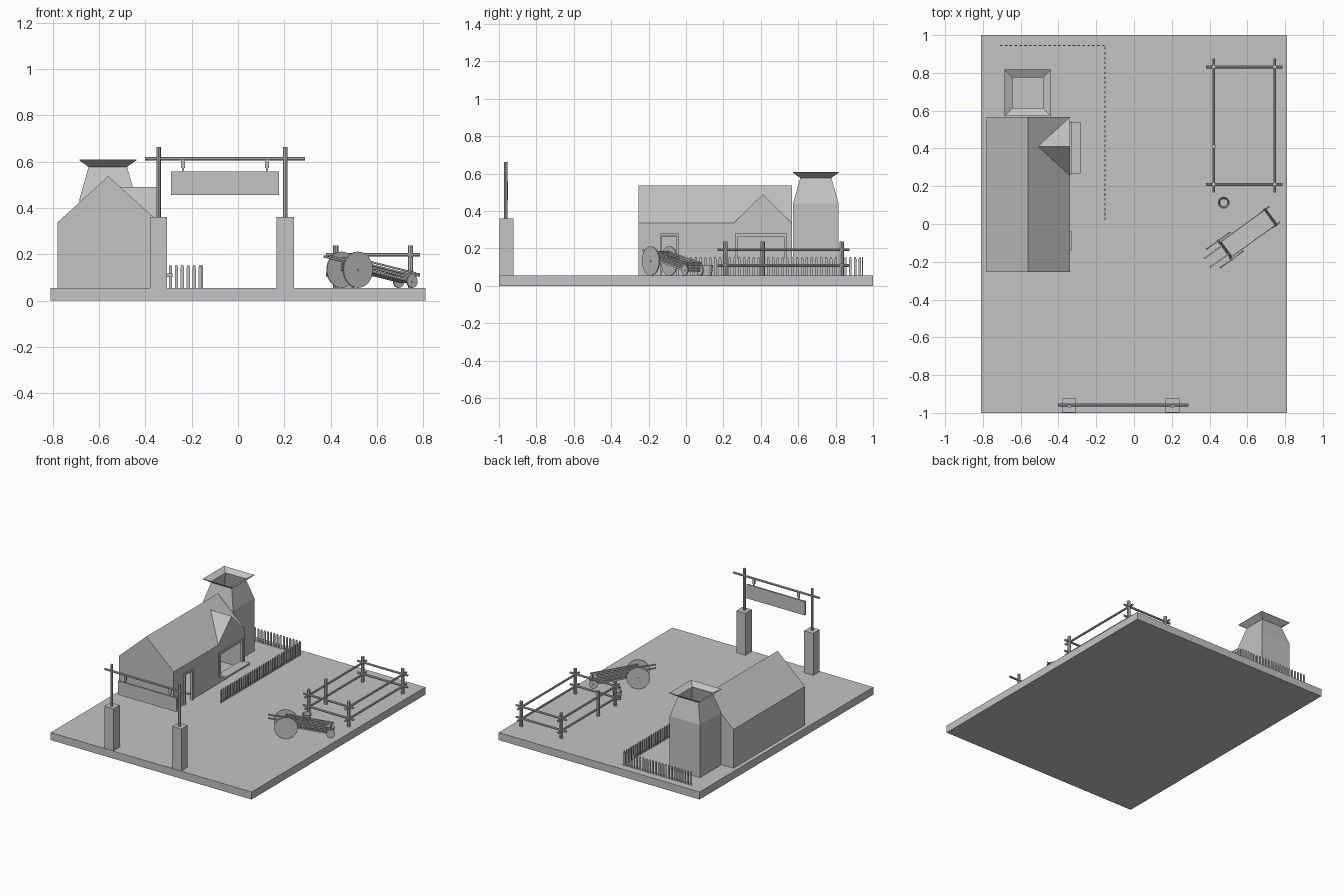
import bpy, bmesh, math
from mathutils import Vector, Matrix

if "Cube" in bpy.data.objects:
    bpy.data.objects.remove(bpy.data.objects["Cube"])

G = 0.055  # ground level (top of base)
stone = bpy.data.materials.new("plain_grey")
stone.diffuse_color = (0.55, 0.55, 0.55, 1)
stone.use_nodes = True
stone.node_tree.nodes["Principled BSDF"].inputs["Base Color"].default_value = stone.diffuse_color


def finish(name, bm, recalc=True):
    if recalc:
        bmesh.ops.recalc_face_normals(bm, faces=bm.faces)
    me = bpy.data.meshes.new(name)
    bm.to_mesh(me)
    bm.free()
    me.materials.append(stone)
    ob = bpy.data.objects.new(name, me)
    bpy.context.collection.objects.link(ob)
    return ob


def add_box(bm, lo, hi, mat=Matrix()):
    lo, hi = Vector(lo), Vector(hi)
    size = hi - lo
    m = mat @ Matrix.Translation((lo + hi) / 2) @ Matrix.Diagonal((*size, 1))
    bmesh.ops.create_cube(bm, size=1, matrix=m)


def add_rod(bm, a, b, r, n=8, r2=None):
    a, b = Vector(a), Vector(b)
    d = b - a
    m = Matrix.Translation((a + b) / 2) @ d.to_track_quat('Z', 'Y').to_matrix().to_4x4()
    bmesh.ops.create_cone(bm, cap_ends=True, segments=n, radius1=r,
                          radius2=r if r2 is None else r2, depth=d.length, matrix=m)


def add_prism(bm, pts, offset):
    f = bm.faces.new([bm.verts.new(p) for p in pts])
    r = bmesh.ops.extrude_face_region(bm, geom=[f])
    bmesh.ops.translate(bm, vec=offset, verts=[v for v in r["geom"] if isinstance(v, bmesh.types.BMVert)])


def boxes(name, items, mat=Matrix()):
    bm = bmesh.new()
    for lo, hi in items:
        add_box(bm, lo, hi, mat)
    return finish(name, bm)


def rods(name, items):
    bm = bmesh.new()
    for it in items:
        add_rod(bm, *it)
    return finish(name, bm)


def gable(name, t, z0):
    bm = bmesh.new()
    xl, xr, y0, y1 = -0.78 + t, -0.34 - t, -0.255 + t, 0.567 - t
    add_prism(bm, [(xl, y0, z0), (xr, y0, z0), (xr, y0, 0.337), (-0.56, y0, 0.537 - t), (xl, y0, 0.337)],
              (0, y1 - y0, 0))
    return finish(name, bm)


# base slab
boxes("base", [((-0.81, -1, 0), (0.81, 1, G))])

# hollow house with door and window openings
house = gable("house", 0, G - 0.01)
cutters = [gable("room_cutter", 0.012, G - 0.03),
           boxes("door_cutter", [((-0.40, -0.13, G - 0.03), (-0.30, -0.05, 0.265))]),
           boxes("window_cutter", [((-0.40, 0.275, 0.115), (-0.30, 0.525, 0.265))])]
bpy.context.view_layer.objects.active = house
for c in cutters:
    c.hide_render = True
    mod = house.modifiers.new("cut", 'BOOLEAN')
    mod.object = c
    mod.solver = 'EXACT'
    bpy.ops.object.modifier_apply(modifier=mod.name)
    bpy.data.objects.remove(c)


# door and window frames, shelf
def frame(name, y0, y1, z0, z1, w):
    x0, x1 = -0.345, -0.331
    boxes(name, [((x0, y0, z0), (x1, y0 + w, z1)), ((x0, y1 - w, z0), (x1, y1, z1)),
                 ((x0, y0 + w, z1 - w), (x1, y1 - w, z1))])


frame("door_frame", -0.14, -0.038, G, 0.28, 0.013)
frame("window_frame", 0.262, 0.538, 0.105, 0.28, 0.015)
boxes("window_shelf", [((-0.345, 0.268, 0.102), (-0.282, 0.54, 0.116))])

# dormer wedge
bm = bmesh.new()
v = [bm.verts.new(p) for p in [(-0.34, 0.257, 0.337), (-0.34, 0.565, 0.337), (-0.34, 0.411, 0.49), (-0.51, 0.411, 0.49)]]
for a, b, c in [(0, 1, 2), (0, 2, 3), (1, 3, 2), (0, 3, 1)]:
    bm.faces.new((v[a], v[b], v[c]))
finish("dormer", bm)

# square chimney tower: tapered shaft, flared rim, open inside
bm = bmesh.new()
rings = []
for h, z in [(0.122, G), (0.122, 0.44), (0.083, 0.577), (0.123, 0.605), (0.123, 0.608),
             (0.081, 0.585), (0.116, 0.44), (0.116, G)]:
    rings.append([bm.verts.new((-0.562 + sx * h, 0.694 + sy * h, z))
                  for sx, sy in [(-1, -1), (1, -1), (1, 1), (-1, 1)]])
for r, s in zip(rings, rings[1:]):
    for i in range(4):
        j = (i + 1) % 4
        bm.faces.new((r[i], r[j], s[j], s[i]))
finish("chimney_tower", bm)

# picket fence, two runs
bm = bmesh.new()
w, t = 0.0068, 0.005
prof = [(-w, G), (w, G), (w, 0.143), (w * 0.5, 0.153), (-w * 0.5, 0.153), (-w, 0.143)]
for i in range(22):
    x = -0.703 + i * 0.0257
    add_prism(bm, [(x + u, 0.942, z) for u, z in prof], (0, t, 0))
for i in range(36):
    y = 0.027 + i * 0.0258
    add_prism(bm, [(-0.157, y + u, z) for u, z in prof], (t, 0, 0))
finish("picket_fence", bm)

# entrance gate
boxes("gate_pillars", [((x - 0.037, -0.997, G), (x + 0.037, -0.923, 0.36)) for x in (-0.343, 0.204)])
rods("gate_poles", [((x, -0.964, 0.35), (x, -0.964, 0.663), 0.0095) for x in (-0.343, 0.204)])
rods("gate_crossbar", [((-0.402, -0.959, 0.612), (0.289, -0.959, 0.612), 0.0075)])
boxes("hanging_sign", [((-0.29, -0.965, 0.456), (0.178, -0.953, 0.557))])
boxes("sign_hangers", [b for x in (-0.237, 0.125) for b in (
    ((x - 0.009, -0.963, 0.572), (x + 0.009, -0.955, 0.606)),
    ((x - 0.004, -0.962, 0.555), (x + 0.004, -0.956, 0.575)))])

# animal pen
xs, ys = (0.422, 0.745), (0.21, 0.832)
posts = [(x, y) for x in xs for y in ys] + [(0.422, 0.41)]
rods("pen_posts", [((x, y, G), (x, y, 0.237), 0.0115) for x, y in posts])
rods("pen_rails", [it for z in (0.112, 0.197) for it in
                   [((0.38, y, z), (0.786, y, z), 0.0075) for y in ys] +
                   [((x, 0.168, z - 0.004), (x, 0.875, z - 0.004), 0.0075) for x in xs]])

# bucket
bm = bmesh.new()
prev = None
for r, z in [(0.025, G), (0.032, 0.112), (0.026, 0.112), (0.021, 0.065)]:
    ring = [bm.verts.new((0.475 + r * math.cos(a), 0.113 + r * math.sin(a), z))
            for a in [i * math.tau / 16 for i in range(16)]]
    if prev:
        for i in range(16):
            bm.faces.new((prev[i], prev[i - 1], ring[i - 1], ring[i]))
    prev = ring
bm.faces.new(prev)
finish("bucket", bm)

# cart: local x runs from the big wheels toward the small wheels
cart = Matrix.Translation((0.482, -0.138, 0)) @ Matrix.Rotation(math.radians(35.8), 4, 'Z')
bed = cart @ Matrix.Translation((0, 0, 0.162)) @ Matrix.Rotation(math.radians(11.5), 4, 'Y')


def wheels(name, x, z, r, gap):
    rods(name, [(cart @ Vector((x, s * gap - 0.003, z)), cart @ Vector((x, s * gap + 0.003, z)), r, 32)
                for s in (-1, 1)])
    rods(name + "_axle", [(cart @ Vector((x, -gap - 0.006, z)), cart @ Vector((x, gap + 0.006, z)), 0.005)])


wheels("big_wheels", 0, 0.133, 0.078, 0.061)
wheels("small_wheels", 0.296, 0.083, 0.028, 0.05)
levels = [-0.02 + 0.012 * i for i in range(4)]
boxes("cart_side_slats", [((-0.005, s * 0.049 - 0.002, z), (0.32, s * 0.049 + 0.002, z + 0.008))
                          for s in (-1, 1) for z in levels], bed)
boxes("cart_end_slats", [((x - 0.002, -0.047, z), (x + 0.002, 0.047, z + 0.008))
                         for x in (0.005, 0.305) for z in levels], bed)
boxes("cart_floor", [((0, -0.048, -0.024), (0.31, 0.048, -0.02))], bed)
boxes("cart_handles", [((-0.12, s * 0.028 - 0.004, 0.0), (0.01, s * 0.028 + 0.004, 0.009)) for s in (-1, 1)], bed)
